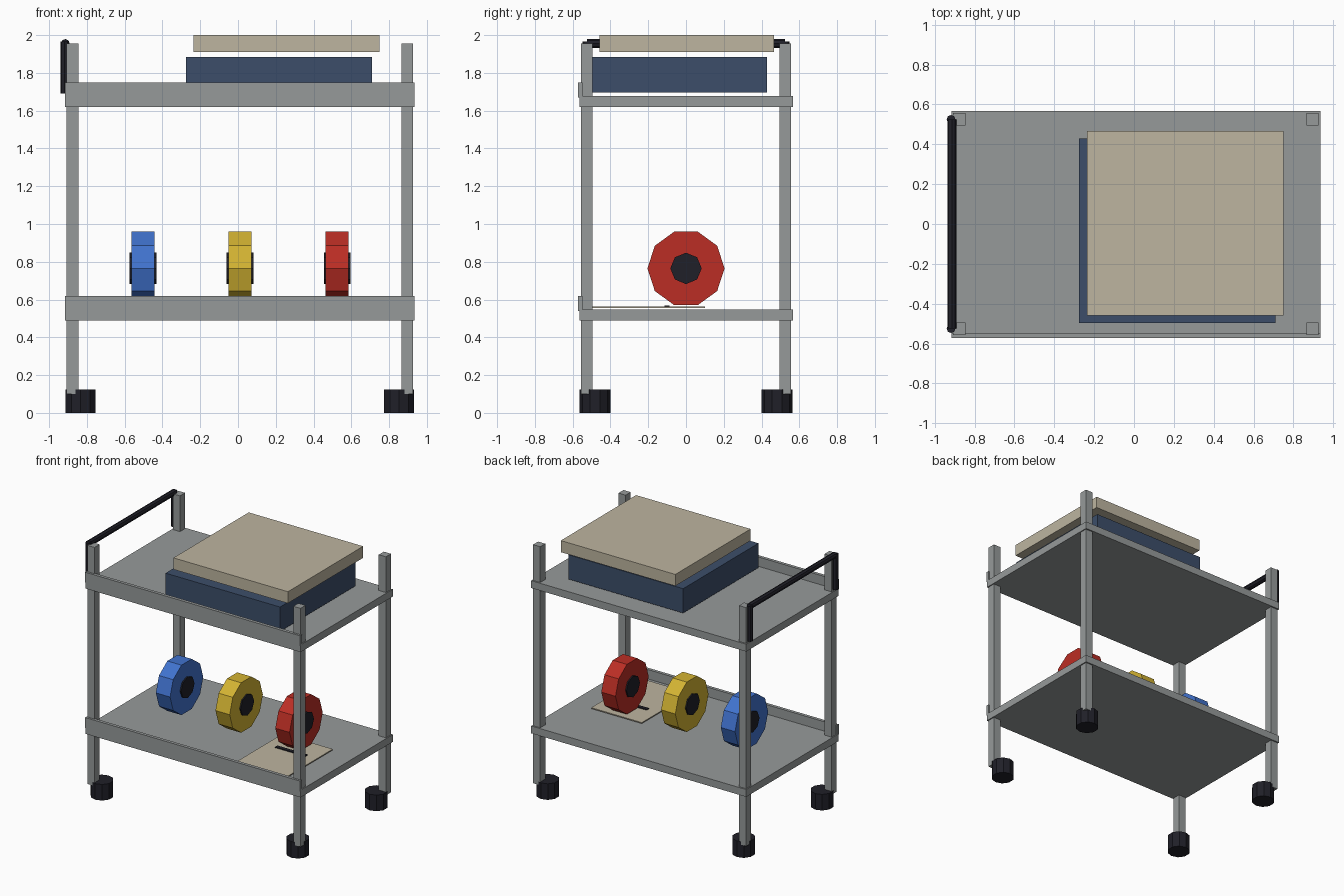
import bpy
import math

cube = bpy.data.objects.get("Cube")
if cube:
    bpy.data.objects.remove(cube, do_unlink=True)


def material(name, rgb):
    m = bpy.data.materials.new(name)
    m.use_nodes = True
    m.diffuse_color = (*rgb, 1)
    m.node_tree.nodes["Principled BSDF"].inputs["Base Color"].default_value = (*rgb, 1)
    return m


GREY = material("grey metal", (0.305, 0.323, 0.323))
TAN = material("tan card", (0.51, 0.46, 0.35))
NAVY = material("navy", (0.045, 0.076, 0.144))
BLUE = material("blue", (0.052, 0.17, 0.62))
YELLOW = material("yellow", (0.65, 0.45, 0.032))
RED = material("red", (0.5, 0.027, 0.018))
BLACK = material("black rubber", (0.014, 0.014, 0.021))


def finish(name, mat):
    ob = bpy.context.object
    ob.name = ob.data.name = name
    ob.data.materials.append(mat)
    return ob


def box(name, mat, x, y, z):
    """Box from (min, max) pairs on each axis."""
    bpy.ops.mesh.primitive_cube_add(size=1, location=[sum(p) / 2 for p in (x, y, z)])
    ob = bpy.context.object
    ob.scale = [p[1] - p[0] for p in (x, y, z)]
    bpy.ops.object.transform_apply(location=False, rotation=False, scale=True)
    return finish(name, mat)


def cylinder(name, mat, sides, radius, depth, location, rotation=(0, 0, 0)):
    bpy.ops.mesh.primitive_cylinder_add(vertices=sides, radius=radius, depth=depth,
                                        location=location, rotation=rotation)
    return finish(name, mat)


MID = 0.01          # centre of the frame along x
QUARTER = math.pi / 2
SPAN = (-0.915, 0.935)

# Shelves, each with a raised lip along the front edge
for label, z in (("lower", 0.49), ("upper", 1.62)):
    box(label + "_shelf", GREY, SPAN, (-0.565, 0.567), (z, z + 0.057))
    box(label + "_shelf_lip", GREY, SPAN, (-0.572, -0.547), (z + 0.05, z + 0.13))

# Corner posts and casters
for sx, side in ((-1, "right"), (1, "left")):
    for sy, end in ((-1, "front"), (1, "back")):
        x, y = MID + sx * 0.886, sy * 0.525
        box(f"{end}_{side}_post", GREY, (x - 0.031, x + 0.031),
            (y - 0.031, y + 0.031), (0.1, 1.955))
        cylinder(f"{end}_{side}_caster", BLACK, 10, 0.083, 0.125,
                 (MID + sx * 0.843, sy * 0.482, 0.0625))

# Push handle: crossbar on two uprights outside the posts
cylinder("handle_bar", BLACK, 8, 0.023, 1.05, (-0.914, 0, 1.956), (QUARTER, 0, 0))
for sy, end in ((-1, "front"), (1, "back")):
    cylinder(f"{end}_handle_upright", BLACK, 8, 0.022, 0.275,
             (-0.918, sy * 0.525, 1.828))

# Stacked boxes on the upper shelf
box("navy_box", NAVY, (-0.275, 0.71), (-0.497, 0.428), (1.695, 1.885))
box("tan_lid", TAN, (-0.235, 0.75), (-0.458, 0.467), (1.91, 2.0))

# Reels with protruding hubs on the lower shelf
for x, label, mat in ((-0.503, "blue", BLUE), (0.01, "yellow", YELLOW), (0.525, "red", RED)):
    spot = (x, 0, 0.765)
    # a vertex of each reel points along y
    cylinder(label + "_reel", mat, 10, 0.204, 0.122, spot, (0, QUARTER, 0))
    cylinder(label + "_reel_hub", BLACK, 8, 0.083, 0.142, spot, (0, QUARTER, 0))

# Sheet with a plain dark strip
box("paper_sheet", TAN, (0.31, 0.745), (-0.5, 0.1), (0.554, 0.562))
box("paper_strip", BLACK, (0.4, 0.66), (-0.115, -0.087), (0.562, 0.569))
